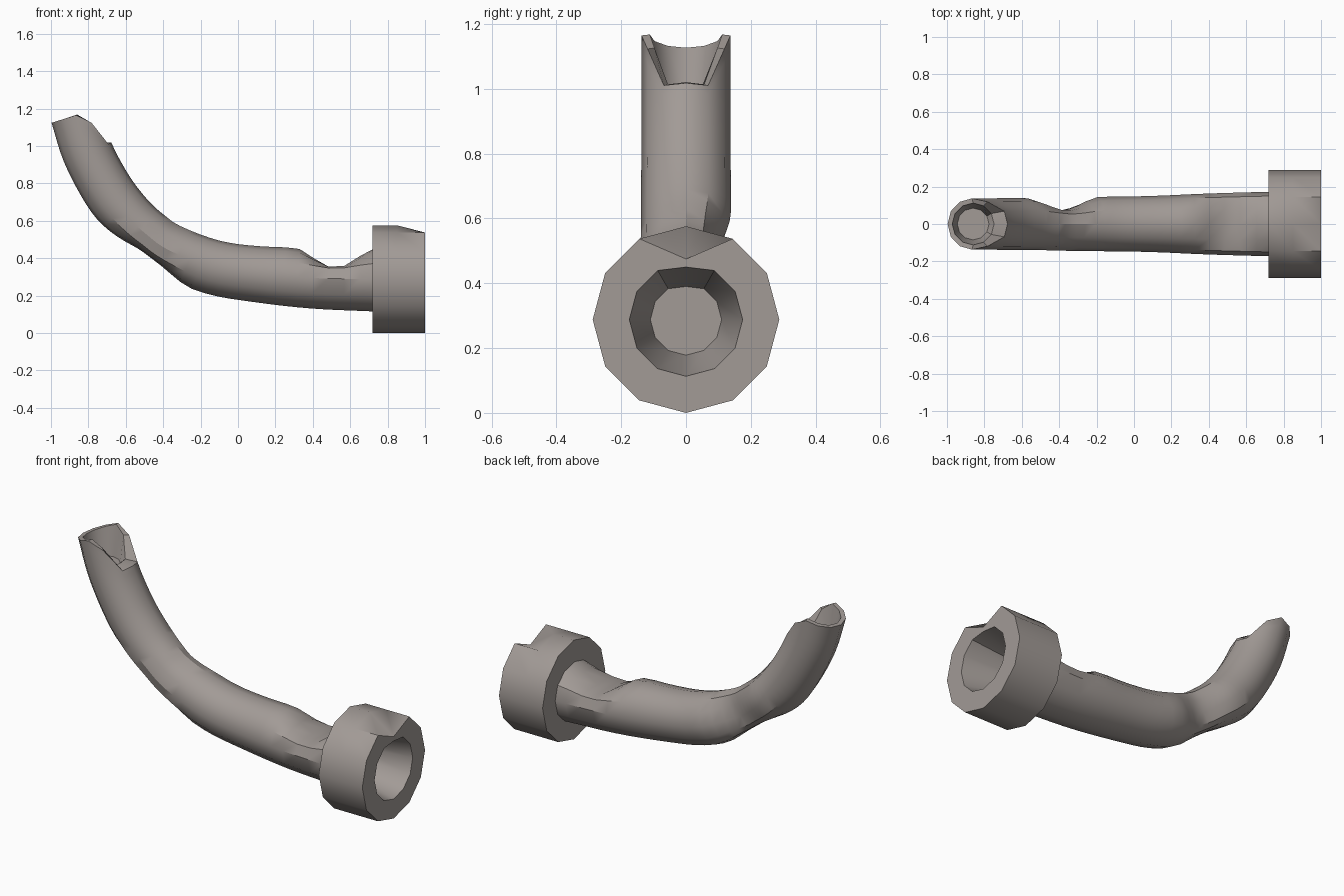
import bpy, bmesh, math
from mathutils import Vector

if "Cube" in bpy.data.objects:
    bpy.data.objects.remove(bpy.data.objects["Cube"])

SIDES = 12
# centreline stations, mouth to collar: x, z, radius
PATH = [(-0.866, 1.165, .137), (-0.803, .965, .137), (-0.70, .77, .138), (-0.59, .623, .139),
        (-0.483, .522, .14), (-0.366, .441, .143), (-0.137, .353, .146), (0.1, .315, .15),
        (0.4, .294, .163), (0.74, .288, .173)]
LAST = len(PATH) - 1

metal = bpy.data.materials.new("dull_metal")
metal.diffuse_color = (.36, .325, .305, 1)
metal.use_nodes = True
metal.node_tree.nodes["Principled BSDF"].inputs["Base Color"].default_value = metal.diffuse_color


def station(u):
    """Catmull-Rom point (x, z, radius) on the centreline."""
    u = min(max(u, 0), LAST)
    k = min(int(u), LAST - 1)
    t = u - k
    P = [Vector(p) for p in PATH]
    P = [P[0] * 2 - P[1]] + P + [P[-1] * 2 - P[-2]]
    a, b, c, d = P[k:k + 4]
    return 0.5 * (2 * b + (c - a) * t + (2 * a - 5 * b + 4 * c - d) * t * t
                  + (3 * b - a - 3 * c + d) * t ** 3)


def bump(x, centre, width):
    d = abs(x - centre) / width
    return math.cos(d * math.pi / 2) ** 2 if d < 1 else 0


def tube_point(u, j):
    ang = 2 * math.pi * j / SIDES
    c, s = math.cos(ang), math.sin(ang)
    # the mouth is worn away on its inner side
    worn = 1 if c > .8 else .3 if c > .4 else 0
    if u < 2.5:
        u += worn * (1 - u / 2.5)
    x, z, r = station(u)
    t = station(u + .02) - station(u - .02)
    t = Vector((t.x, t.y)).normalized()
    n = Vector((-t.y, t.x))
    up, side = c * r, s * r
    # dents: on top beside the collar, on the back, and underneath
    up -= .113 * bump(x, .52, .24) * max(0, c) ** 2
    side -= .07 * bump(x, -.385, .21) * max(0, s) ** 2
    up += .058 * bump(x, -.43, .25) * max(0, -c) ** 2
    return (x + n.x * up, side, z + n.y * up)


def loft(name, rings):
    """Skin a list of rings; the first ring is capped."""
    bm = bmesh.new()
    loops = [[bm.verts.new(p) for p in ring] for ring in rings]
    for a, b in zip(loops, loops[1:]):
        for j in range(SIDES):
            k = (j + 1) % SIDES
            bm.faces.new((a[j], a[k], b[k], b[j]))
    bm.faces.new(loops[0][::-1])
    bmesh.ops.recalc_face_normals(bm, faces=bm.faces)
    f = max(bm.faces, key=lambda f: f.calc_center_median().y)
    if f.normal.y < 0:
        bmesh.ops.reverse_faces(bm, faces=bm.faces)
    me = bpy.data.meshes.new(name)
    bm.to_mesh(me)
    bm.free()
    me.materials.append(metal)
    ob = bpy.data.objects.new(name, me)
    bpy.context.collection.objects.link(ob)
    bpy.ops.object.select_all(action='DESELECT')
    ob.select_set(True)
    bpy.context.view_layer.objects.active = ob
    bpy.ops.object.shade_smooth_by_angle(angle=math.radians(32))
    return ob


# Bent tube: shallow upright mouth bore, rim, then the dented outer skin
floor, lip = [], []
for j in range(SIDES):
    a = 2 * math.pi * j / SIDES
    c, s = math.cos(a), math.sin(a)
    floor.append((-.86 + .085 * c, .085 * s, .99))
    lip.append((-.86 + .112 * c, .112 * s, tube_point(0, j)[2] + .003))
rings = [floor, lip]
rings += [[tube_point(LAST * i / 36, j) for j in range(SIDES)] for i in range(37)]
loft("bent_tube", rings)


# Collar: blind tapered bore, front face, outer band with a chipped top, back face
def collar_ring(x, r, top=1):
    pts = []
    for j in range(SIDES):
        a = 2 * math.pi * j / SIDES
        pts.append((x, r * math.sin(a), .288 + min(r * math.cos(a), top - .288)))
    return pts


front = collar_ring(1, .288)
front[0] = (1, 0, .475)
loft("collar", [collar_ring(.68, .11, .39), collar_ring(1, .175, .45), front,
                collar_ring(.85, .288), collar_ring(.72, .288), collar_ring(.72, .16)])
